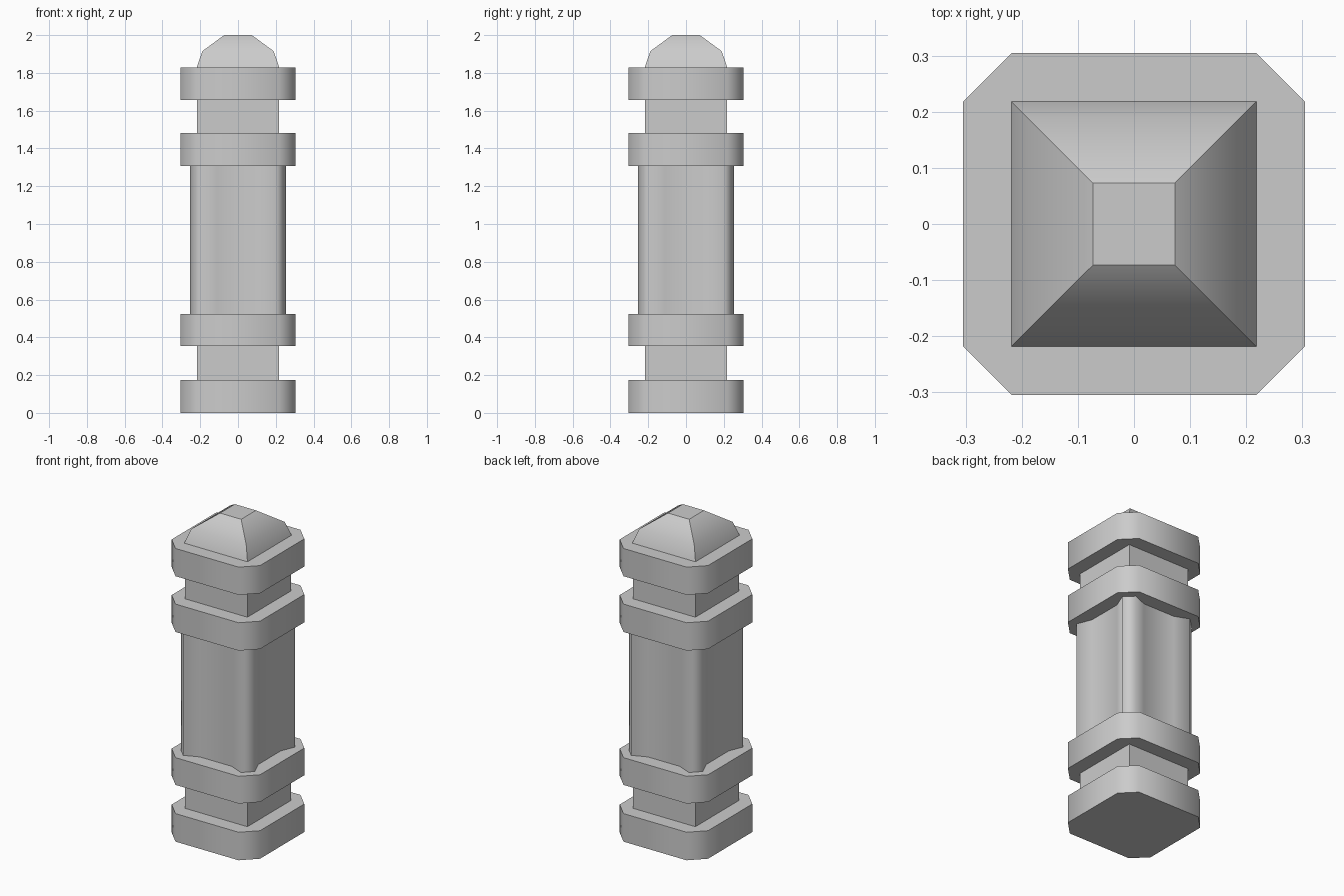
import bpy, bmesh, math

if "Cube" in bpy.data.objects:
    bpy.data.objects.remove(bpy.data.objects["Cube"])


def square(h):
    return [(h, -h), (h, h), (-h, h), (-h, -h)]


def four_way(side):
    # Repeat the +x side's points around the four sides
    pts = []
    for k in range(4):
        c, s = [(1, 0), (0, 1), (-1, 0), (0, -1)][k]
        pts += [(x * c - y * s, x * s + y * c) for x, y in side]
    return pts


def loft(name, sections, smooth_deg=0, sharp_top=True):
    # Stack outlines (z, points) into a closed solid
    bm = bmesh.new()
    rings = [[bm.verts.new((x, y, z)) for x, y in pts] for z, pts in sections]
    n = len(rings[0])
    for a, b in zip(rings, rings[1:]):
        for i in range(n):
            j = (i + 1) % n
            bm.faces.new((a[i], a[j], b[j], b[i]))
    bottom = bm.faces.new(rings[0][::-1])
    top = bm.faces.new(rings[-1])
    bm.normal_update()
    for f in bm.faces:
        f.smooth = smooth_deg > 0
    limit = math.radians(smooth_deg)
    for e in bm.edges:
        e.smooth = e.calc_face_angle() < limit
    for cap in (bottom, top):
        for e in cap.edges:
            e.smooth = False
    mesh = bpy.data.meshes.new(name)
    bm.to_mesh(mesh)
    bm.free()
    obj = bpy.data.objects.new(name, mesh)
    bpy.context.collection.objects.link(obj)
    return obj


# Chamfered square bands
band = four_way([(0.305, -0.218), (0.305, 0.218)])
for name, z0, z1 in [("base_band", 0, 0.175), ("lower_band", 0.354, 0.524),
                     ("upper_band", 1.308, 1.482), ("top_band", 1.656, 1.829)]:
    loft(name, [(z0, band), (z1, band)], 50)

# Square necks between each pair of bands
for name, z0, z1 in [("lower_neck", 0.175, 0.354), ("upper_neck", 1.482, 1.656)]:
    loft(name, [(z0, square(0.216)), (z1, square(0.216))])

# Shaft with raised corner posts and recessed side panels
shaft = four_way([(0.255, -0.2), (0.218, -0.11), (0.218, 0.11), (0.255, 0.2)])
loft("shaft", [(0.524, shaft), (1.308, shaft)], 75)

# Domed four-sided cap with a flat top
loft("cap", [(1.829, square(0.218)), (1.915, square(0.189)), (2.0, square(0.073))], 45)
